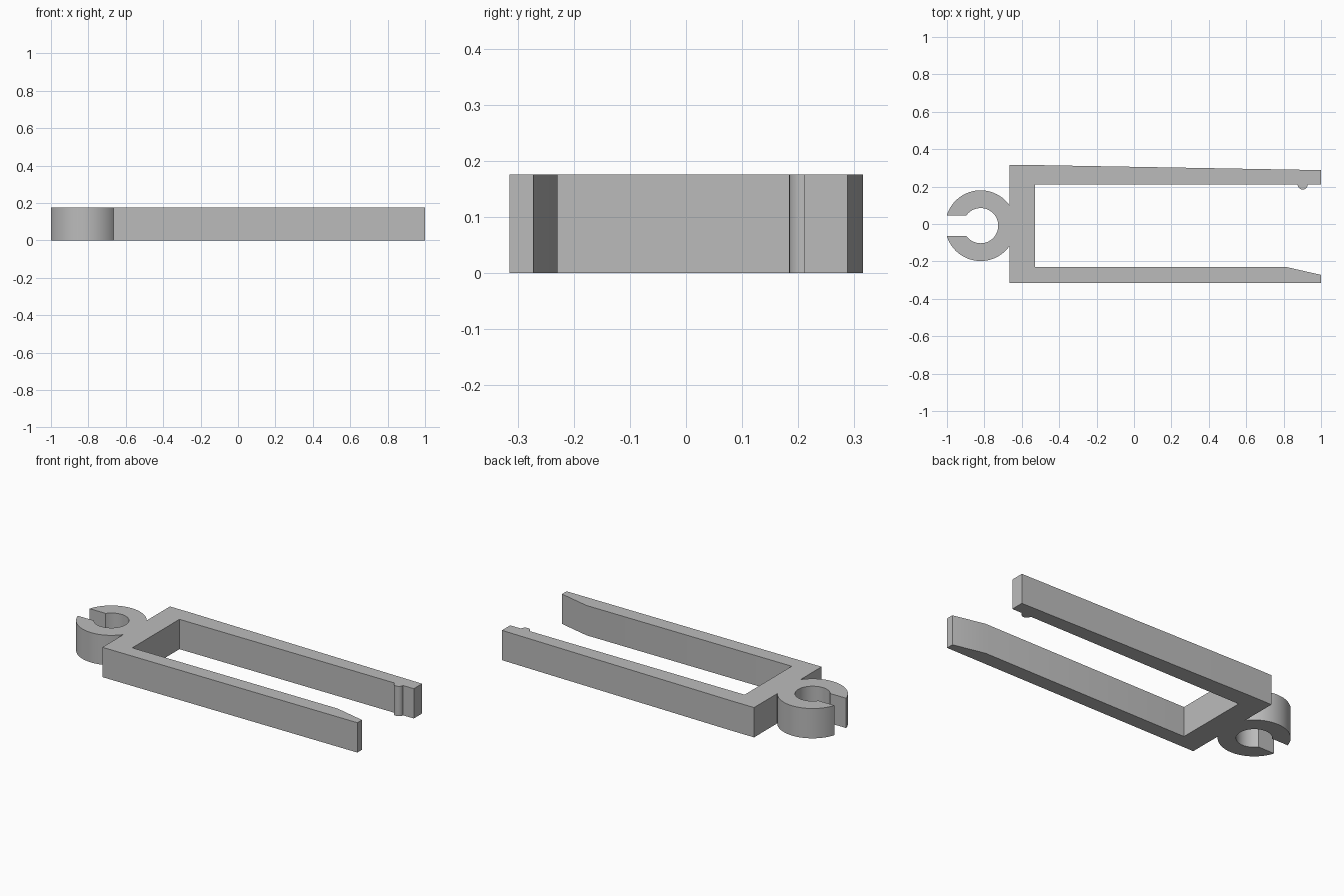
import bpy
import bmesh
from math import acos, asin, cos, sin, pi, radians

cube = bpy.data.objects.get("Cube")
if cube:
    bpy.data.objects.remove(cube, do_unlink=True)

HEIGHT = 0.176
RING_X, RING_Y = -0.82, -0.009
OUTER, INNER = 0.189, 0.094
SLOT = 0.055            # half width of the ring opening
WALL_X = -0.665         # outer face of the cross wall
INSIDE_X = -0.53        # inner face of the cross wall
SIDE = 0.315


def arc(x, y, r, start, end, steps):
    """Points along a circular arc, both ends included."""
    angles = [start + (end - start) * i / steps for i in range(steps + 1)]
    return [(x + r * cos(a), y + r * sin(a)) for a in angles]


# Angles where the ring meets the wall and the slot
join = acos((WALL_X - RING_X) / OUTER)
outer_lip = pi - asin(SLOT / OUTER)
inner_lip = pi - asin(SLOT / INNER)

# Ring, lower half
outline = arc(RING_X, RING_Y, OUTER, -outer_lip, -join, 32)
# Front arm with chamfered tip, then the inside of the fork
outline += [(WALL_X, -SIDE), (1, -SIDE), (1, -0.272), (0.81, -0.229),
            (INSIDE_X, -0.229), (INSIDE_X, 0.211)]
# Catch bump on the back arm
outline += arc(0.902, 0.211, 0.027, pi, 2 * pi, 16)
# Back arm, tapering to its tip
outline += [(1, 0.211), (1, 0.288), (INSIDE_X, SIDE), (WALL_X, SIDE)]
# Ring, upper half and round bore
outline += arc(RING_X, RING_Y, OUTER, join, outer_lip, 32)
outline += arc(RING_X, RING_Y, INNER, inner_lip, -inner_lip, 48)

# Extrude the outline into one solid
bm = bmesh.new()
base = bm.faces.new([bm.verts.new((x, y, 0)) for x, y in outline])
top = bmesh.ops.extrude_face_region(bm, geom=[base], use_keep_orig=True)
bmesh.ops.translate(bm, vec=(0, 0, HEIGHT),
                    verts=[v for v in top["geom"] if isinstance(v, bmesh.types.BMVert)])
bmesh.ops.recalc_face_normals(bm, faces=bm.faces)
mesh = bpy.data.meshes.new("clip_fork")
bm.to_mesh(mesh)
bm.free()

fork = bpy.data.objects.new("clip_fork", mesh)
bpy.context.collection.objects.link(fork)

# Plain grey plastic
grey = bpy.data.materials.new("grey_plastic")
grey.use_nodes = True
color = (0.5, 0.5, 0.5, 1)
grey.diffuse_color = color
grey.node_tree.nodes["Principled BSDF"].inputs["Base Color"].default_value = color
mesh.materials.append(grey)

bpy.ops.object.select_all(action="DESELECT")
fork.select_set(True)
bpy.context.view_layer.objects.active = fork
bpy.ops.object.shade_smooth_by_angle(angle=radians(20))
